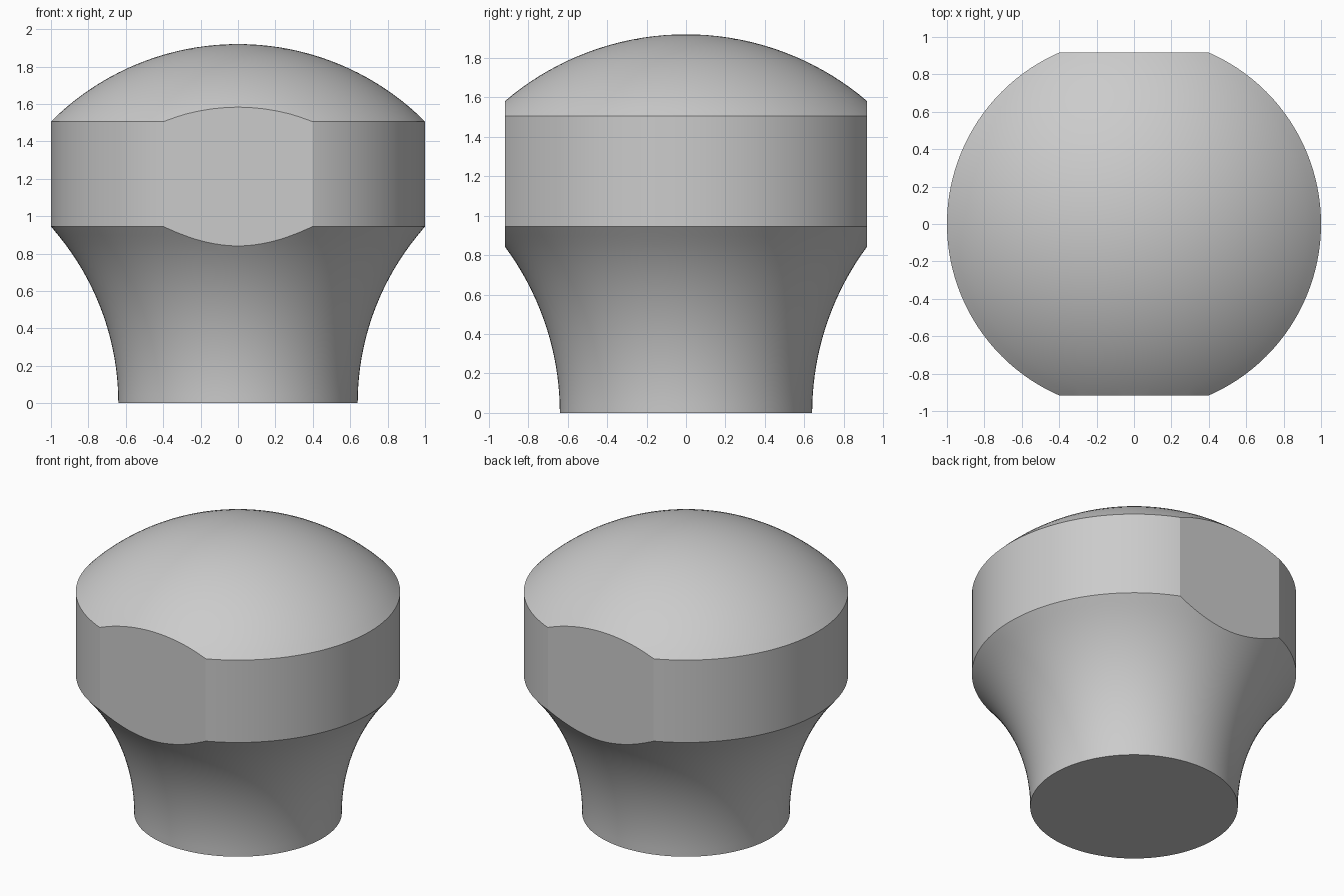
import bpy, bmesh, math
from mathutils import Vector

cube = bpy.data.objects.get("Cube")
if cube:
    bpy.data.objects.remove(cube, do_unlink=True)

grey = bpy.data.materials.new("light grey")
grey.use_nodes = True
colour = (0.6, 0.6, 0.6, 1)
grey.diffuse_color = colour
grey.node_tree.nodes["Principled BSDF"].inputs["Base Color"].default_value = colour

ARC = 1.415        # radius of both the neck flare and the dome
BASE = 0.64        # neck radius at the foot
RIM_LOW, RIM_HIGH, TOP = 0.945, 1.505, 1.92
FLAT = 0.917       # distance of the front and back flats from the centre
STEPS = 20

# Profile: concave neck, straight rim, domed top
profile = [(0, 0)]
for i in range(STEPS):
    z = RIM_LOW * i / STEPS
    profile.append((BASE + ARC - math.sqrt(ARC**2 - z**2), z))
profile.append((1, RIM_LOW))
profile.append((1, RIM_HIGH))
for i in range(1, STEPS):
    angle = math.asin(1 / ARC) * (1 - i / STEPS)
    profile.append((ARC * math.sin(angle), TOP - ARC + ARC * math.cos(angle)))
profile.append((0, TOP))

# Turn the profile about the z axis
bm = bmesh.new()
verts = [bm.verts.new((r, 0, z)) for r, z in profile]
edges = [bm.edges.new(pair) for pair in zip(verts, verts[1:])]
bmesh.ops.spin(bm, geom=verts + edges, cent=(0, 0, 0), axis=(0, 0, 1),
               angle=math.tau, steps=128)
bmesh.ops.remove_doubles(bm, verts=bm.verts[:], dist=0.0005)

# Slice the front and back flats and close them
for side in (-1, 1):
    geom = bm.verts[:] + bm.edges[:] + bm.faces[:]
    cut = bmesh.ops.bisect_plane(bm, geom=geom, dist=0.00001,
                                 plane_co=Vector((0, side * FLAT, 0)),
                                 plane_no=Vector((0, side, 0)), clear_outer=True)
    rim = [e for e in cut["geom_cut"] if isinstance(e, bmesh.types.BMEdge)]
    bmesh.ops.edgeloop_fill(bm, edges=rim)
bmesh.ops.recalc_face_normals(bm, faces=bm.faces[:])

mesh = bpy.data.meshes.new("knob")
bm.to_mesh(mesh)
bm.free()
mesh.materials.append(grey)
knob = bpy.data.objects.new("knob", mesh)
bpy.context.collection.objects.link(knob)

# Smooth shading with crisp rims and flats
bpy.ops.object.select_all(action="DESELECT")
knob.select_set(True)
bpy.context.view_layer.objects.active = knob
bpy.ops.object.shade_smooth_by_angle(angle=math.radians(18))
